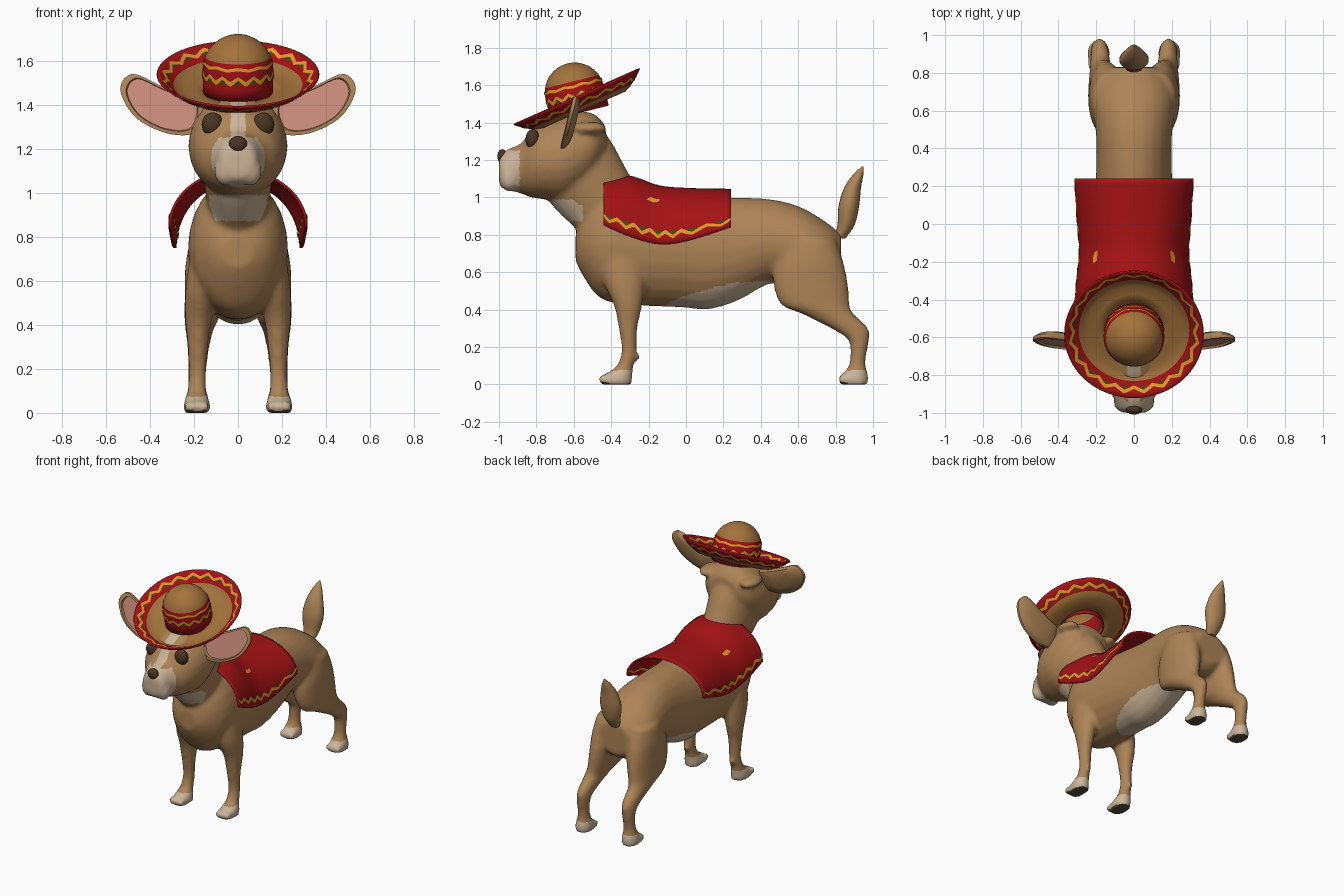
import bpy, bmesh, math
from mathutils import Vector, Matrix

cube = bpy.data.objects.get("Cube")
if cube:
    bpy.data.objects.remove(cube)


def material(name, *rgb):
    m = bpy.data.materials.new(name)
    m.use_nodes = True
    m.diffuse_color = (*rgb, 1)
    m.node_tree.nodes["Principled BSDF"].inputs["Base Color"].default_value = (*rgb, 1)
    return m


TAN = material("tan fur", .42, .23, .095)
CREAM = material("cream fur", .6, .46, .32)
PINK = material("ear pink", .58, .26, .2)
DARK = material("dark brown", .07, .035, .016)
PAD = material("paw pad", .1, .07, .05)
STRAW = material("straw", .37, .17, .045)
RED = material("red cloth", .37, .006, .007)
GOLD = material("gold trim", .8, .33, .02)
GREEN = material("green trim", .045, .07, .012)
made = []


def add_object(name, mesh, mats):
    ob = bpy.data.objects.new(name, mesh)
    bpy.context.collection.objects.link(ob)
    for m in mats:
        mesh.materials.append(m)
    made.append(ob)
    return ob


def from_bmesh(name, bm, *mats):
    bmesh.ops.recalc_face_normals(bm, faces=bm.faces)
    mesh = bpy.data.meshes.new(name)
    bm.to_mesh(mesh)
    bm.free()
    return add_object(name, mesh, mats)


def spline(rows, n=4):
    rows = [Vector(r) for r in rows]
    last, out = len(rows) - 1, []
    for i in range(last):
        a, b, c, d = (rows[min(max(i + k, 0), last)] for k in (-1, 0, 1, 2))
        for j in range(n):
            t = j / n
            out.append((2*b + (c-a)*t + (2*a-5*b+4*c-d)*t*t + (3*b-a-3*c+d)*t**3) / 2)
    return out + [rows[-1]]


def skin(bm, rings):
    """Bridge closed rings of points and cap both ends."""
    rings = [[bm.verts.new(p) for p in ring] for ring in rings]
    n = len(rings[0])
    for a, b in zip(rings, rings[1:]):
        for i in range(n):
            bm.faces.new((a[i], a[(i+1) % n], b[(i+1) % n], b[i]))
    return bm.faces.new(rings[0]), bm.faces.new(rings[-1])


def loft(bm, rows, tilt, side=1, seg=24):
    """Rows are x, y, z, half width, half depth; tilt turns the rings about x."""
    c, s = math.cos(math.radians(tilt)), math.sin(math.radians(tilt))
    rings = []
    for x, y, z, ra, rb in spline(rows):
        ra, rb = max(ra, .003), max(rb, .003)
        turns = [math.tau * i / seg for i in range(seg)]
        rings.append([(x*side + ra*math.cos(a), y + rb*math.sin(a)*c, z + rb*math.sin(a)*s)
                      for a in turns])
    skin(bm, rings)


def span(y, top, bottom, half):
    return 0, y, (top + bottom) / 2, half, (top - bottom) / 2


def ball(bm, loc, radii):
    bmesh.ops.create_uvsphere(bm, u_segments=20, v_segments=12, radius=1,
                              matrix=Matrix.Translation(loc) @ Matrix.Diagonal((*radii, 1)))


# Body: torso, neck, head and legs fused into one skin
bm = bmesh.new()
torso = [(-.59, .8, .66, .07), (-.55, .92, .58, .14), (-.47, 1.02, .47, .2), (-.36, 1.07, .43, .225),
         (-.2, 1.04, .42, .225), (0, 1.02, .41, .215), (.1, 1.01, .4, .21), (.2, 1, .42, .205),
         (.3, 1, .46, .2), (.45, .99, .54, .2), (.55, .97, .52, .21), (.65, .93, .52, .215),
         (.76, .86, .52, .19), (.83, .8, .57, .12)]
loft(bm, [span(*r) for r in torso], 90)
loft(bm, [(0, -.36, .86, .16, .2), (0, -.44, .97, .145, .205), (0, -.57, 1.145, .165, .235),
          (0, -.64, 1.24, .16, .2)], 48)
head = [(-1, 1.2, 1.08, .055), (-.985, 1.235, 1.05, .085), (-.94, 1.265, 1.035, .1),
        (-.88, 1.29, 1.02, .13), (-.83, 1.36, 1, .175), (-.76, 1.4, .99, .21), (-.66, 1.44, .98, .225),
        (-.56, 1.46, 1.03, .215), (-.48, 1.44, 1.12, .18), (-.43, 1.38, 1.2, .11)]
loft(bm, [span(*r) for r in head], 90)
front_leg = [(.7, .14, -.34, .08, .12), (.55, .165, -.33, .075, .11), (.42, .18, -.31, .06, .075),
             (.3, .182, -.31, .046, .05), (.18, .184, -.305, .04, .04), (.1, .186, -.325, .043, .045),
             (.06, .187, -.355, .055, .07), (.03, .187, -.37, .062, .083), (0, .187, -.372, .06, .083)]
hind_leg = [(.78, .12, .66, .1, .14), (.66, .14, .66, .1, .18), (.55, .15, .665, .092, .2),
            (.43, .165, .69, .078, .185), (.38, .175, .755, .064, .14), (.3, .18, .875, .05, .1),
            (.24, .183, .923, .044, .057), (.16, .185, .922, .04, .043), (.1, .186, .915, .043, .046),
            (.05, .187, .905, .058, .07), (0, .187, .9, .06, .075)]
for side in (-1, 1):
    for leg, toe_y in ((front_leg, -.437), (hind_leg, .842)):
        loft(bm, [(x, y, z, a, b) for z, x, y, a, b in leg], 0, side)
        for dx in (-.035, 0, .035):
            ball(bm, (side * (.187 + dx), toe_y, .028), (.024, .03, .028))
    ball(bm, (side * .184, -.262, .145), (.018, .025, .02))
    ball(bm, (side * .055, -.945, 1.1), (.055, .05, .07))
    ball(bm, (side * .165, -.52, 1.37), (.065, .1, .035))
body = from_bmesh("body", bm)
remesh = body.modifiers.new("Fuse", 'REMESH')
remesh.mode, remesh.voxel_size = 'VOXEL', .014
soften = body.modifiers.new("Soften", 'SMOOTH')
soften.factor, soften.iterations = .5, 8
fused = bpy.data.meshes.new_from_object(body.evaluated_get(bpy.context.evaluated_depsgraph_get()))
body.modifiers.clear()
body.data = fused
fused.materials.clear()
for m in (TAN, CREAM, PAD):
    fused.materials.append(m)


# Cream markings and dark pads by place
def marking(c, n):
    x, y, z = abs(c.x), c.y, c.z
    if z < .075:
        return 2 if z < .02 and n.z < -.6 else 1
    muzzle = y < -.89 and z < 1.25
    blaze = x < .03 and y < -.7 and z > 1.2
    throat = x < .13 and y < -.55 and .87 < z < .99
    belly = .38 < z < .6 and n.z < -.2 and ((y - .17) / .3)**2 + (x / .16)**2 < 1
    return int(muzzle or blaze or throat or belly)


for p in fused.polygons:
    p.material_index = marking(p.center, p.normal)

# Tail
bm = bmesh.new()
loft(bm, [(0, .82, .78, .035, .03), (0, .855, .85, .06, .045), (0, .87, .95, .078, .055),
          (0, .89, 1.05, .06, .045), (0, .92, 1.12, .032, .028), (0, .945, 1.165, .005, .005)], 0)
from_bmesh("tail", bm, TAN)

# Eyes and nose
bm = bmesh.new()
for side in (-1, 1):
    ball(bm, (side * .115, -.82, 1.31), (.05, .038, .055))
from_bmesh("eyes", bm, DARK)
bm = bmesh.new()
ball(bm, (0, -.982, 1.22), (.042, .027, .038))
from_bmesh("nose", bm, DARK)

# Ears: cupped leaf shapes
outline = [(.16, 1.41), (.24, 1.44), (.36, 1.49), (.48, 1.54), (.535, 1.475), (.49, 1.37),
           (.41, 1.305), (.3, 1.265), (.2, 1.27), (.16, 1.34)]
outline = spline(outline + outline[:1])[:-1]
middle = Vector((.34, 1.4))
for side, name in ((1, "left_ear"), (-1, "right_ear")):
    bm = bmesh.new()
    rings = []
    for size, depth in ((.5, .04), (.85, .028), (1, .01), (1, -.008), (.87, -.012), (.84, 0)):
        flat = [middle + (p - middle) * size for p in outline]
        rings.append([(side * p.x, -.66 + (p.y - 1.27) * .25 + depth, p.y) for p in flat])
    skin(bm, rings)[1].material_index = 1
    from_bmesh(name, bm, TAN, PINK)


def sheet(name, surf, ss, ts, pick, mats, thick):
    """A thin grid over surf(s, t, offset)."""
    bm = bmesh.new()
    vs = [[bm.verts.new(surf(s, t, 0)) for t in ts] for s in ss]
    for i in range(len(ss) - 1):
        for j in range(len(ts) - 1):
            f = bm.faces.new((vs[i][j], vs[i+1][j], vs[i+1][j+1], vs[i][j+1]))
            f.material_index = pick((ts[j] + ts[j+1]) / 2)
    bmesh.ops.remove_doubles(bm, verts=bm.verts, dist=.0005)
    solid = from_bmesh(name, bm, *mats).modifiers.new("Thickness", 'SOLIDIFY')
    solid.thickness, solid.offset = thick, 0


def trim(name, surf, mid, swing, width, waves, off, dots=0):
    """A zigzag ribbon, with diamonds in its bends, laid on a surface."""
    bm = bmesh.new()
    n = waves * 4
    rows = []
    for i in range(n + 1):
        t = mid + swing * (-1, 0, 1, 0)[i % 4]
        rows.append([bm.verts.new(surf(i / n, t + d, off)) for d in (-width, width)])
        if dots and i % 4 == 2:
            s, t = i / n, mid - swing * .6
            quad = ((s - .9/n, t), (s, t - dots), (s + .9/n, t), (s, t + dots))
            bm.faces.new([bm.verts.new(surf(u, v, off * 1.1)) for u, v in quad]).material_index = 1
    for a, b in zip(rows, rows[1:]):
        bm.faces.new((a[0], b[0], b[1], a[1]))
    from_bmesh(name, bm, GOLD, GREEN)


# Blanket draped over the back: y, top, hem height, half width
drape = spline([(-.44, 1.1, .85, .31), (-.3, 1.11, .79, .3), (-.15, 1.06, .75, .285),
                (0, 1.045, .765, .295), (.24, 1.04, .84, .31)], 6)


def blanket(s, deg, off):
    k = min(max(s, 0), 1) * (len(drape) - 1)
    i = min(int(k), len(drape) - 2)
    y, top, hem, half = drape[i].lerp(drape[i + 1], k - i)
    a = math.radians(deg)
    return (half + off) * math.sin(a), y, hem + (top - hem + off) * math.cos(a)


sheet("blanket", blanket, [i / 24 for i in range(25)], range(-90, 91, 6), lambda t: 0, [RED], .012)
for side, name in ((1, "left"), (-1, "right")):
    for off, face in ((.01, "outer"), (-.01, "inner")):
        trim(f"{name}_{face}_blanket_trim", blanket, side * 80, side * 2.5, 2, 7, off, 2.5)
    bm = bmesh.new()
    bm.faces.new([bm.verts.new(blanket(s, side * t, .01))
                  for s, t in ((.4, 46), (.43, 41), (.52, 41), (.5, 45), (.46, 47))])
    from_bmesh(f"{name}_blanket_mark", bm, GOLD)

# Hat: dished brim and domed crown, both tipped forward
brim_place = Matrix.Translation((0, -.585, 1.54)) @ Matrix.Rotation(math.radians(24), 4, 'X')
crown_place = Matrix.Translation((0, -.59, 1.54)) @ Matrix.Rotation(math.radians(14), 4, 'X')
turn = [i / 64 for i in range(65)]


def brim(s, r, off):
    a = s * math.tau
    h = -.078 * (1 - (max(r - .25, 0) / .117)**1.3)
    return brim_place @ Vector((r * math.cos(a), r * math.sin(a), h + off))


def crown(s, h, off):
    a = s * math.tau
    r = math.sqrt(max(.157**2 - max(h - .022, 0)**2, 0)) + off
    return crown_place @ Vector((r * math.cos(a), r * math.sin(a), h))


sheet("hat_brim", brim, turn, (.14, .2, .25, .275, .295, .32, .345, .367),
      lambda r: int(r > .295), [STRAW, RED], .008)
sheet("hat_crown", crown, turn, (-.09, -.04, .022, .05, .08, .11, .135, .155, .17, .177, .179),
      lambda h: int(h < .08), [STRAW, RED], .006)
trim("upper_brim_trim", brim, .33, .011, .008, 20, .008, .008)
trim("lower_brim_trim", brim, .33, .011, .008, 20, -.008, .008)
trim("crown_zigzag", crown, .002, .012, .011, 14, .006, .014)
trim("crown_stripe", crown, .055, .004, .007, 10, .006)

# Smooth shading with sharp edges kept
bpy.ops.object.select_all(action='DESELECT')
for ob in made:
    ob.select_set(True)
bpy.context.view_layer.objects.active = body
bpy.ops.object.shade_smooth_by_angle(angle=math.radians(40))
